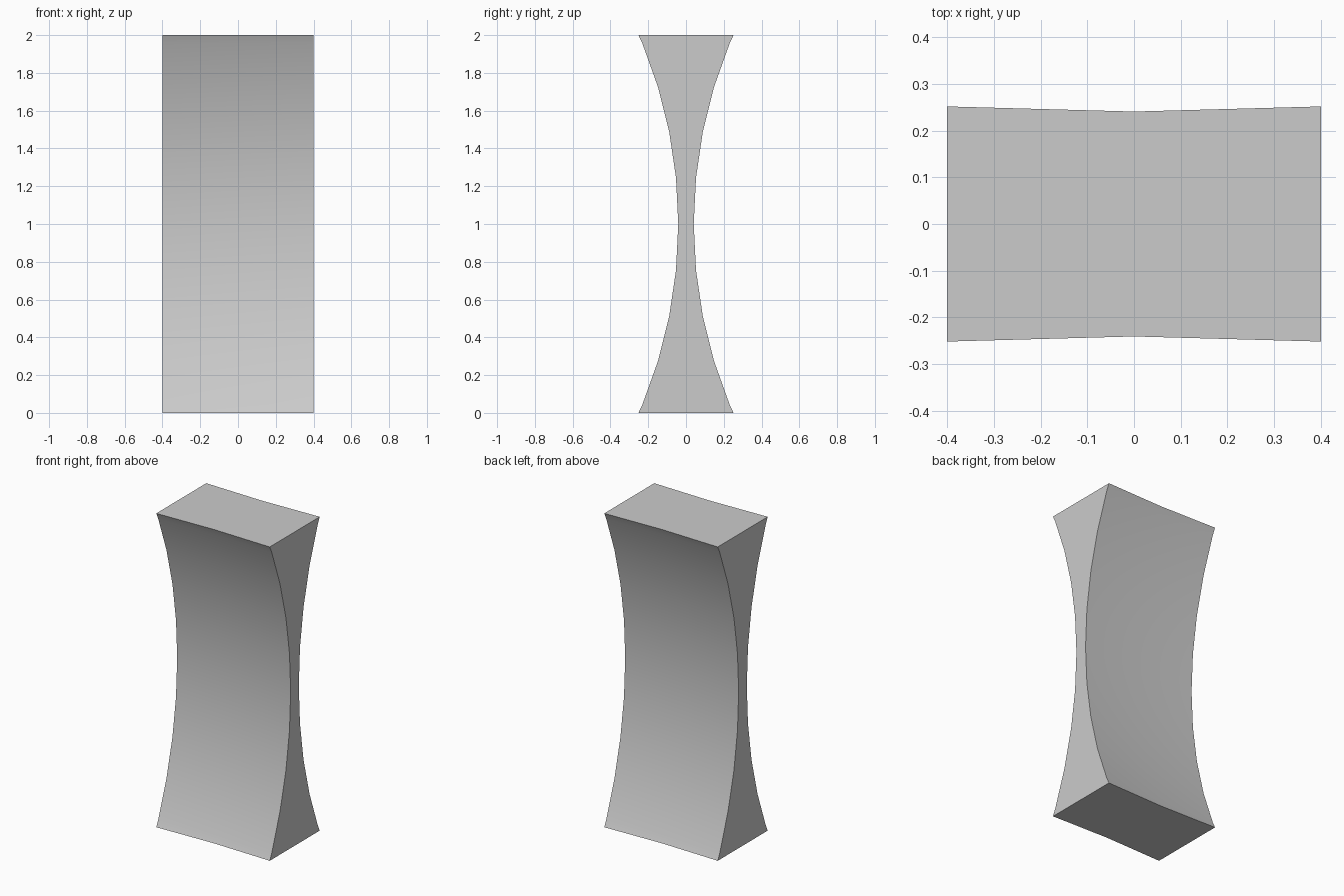
import bpy
import math

if "Cube" in bpy.data.objects:
    bpy.data.objects.remove(bpy.data.objects["Cube"])

# Upright block
bpy.ops.mesh.primitive_cube_add(size=1, location=(0, 0, 1))
block = bpy.context.object
block.name = "waisted_block"
block.scale = (0.8, 0.8, 2)
bpy.ops.object.transform_apply(location=False, rotation=False, scale=True)


def scoop(side):
    """Hollow the front (-1) or back (+1) with a large wide ellipsoid."""
    bpy.ops.mesh.primitive_uv_sphere_add(segments=64, ring_count=32, radius=2.5,
                                         location=(0, side * 2.53, 1))
    cutter = bpy.context.object
    cutter.name = "scoop_cutter"
    cutter.scale.x = 1.8
    cutter.hide_render = True
    bpy.ops.object.transform_apply(location=False, rotation=False, scale=True)
    mod = block.modifiers.new("scoop", "BOOLEAN")
    mod.operation = "DIFFERENCE"
    mod.solver = "EXACT"
    mod.object = cutter
    bpy.context.view_layer.objects.active = block
    bpy.ops.object.modifier_apply(modifier=mod.name)
    bpy.data.objects.remove(cutter)


for side in (-1, 1):
    scoop(side)

# Smooth hollows, crisp outer edges
block.select_set(True)
bpy.context.view_layer.objects.active = block
bpy.ops.object.shade_smooth_by_angle(angle=math.radians(30))
